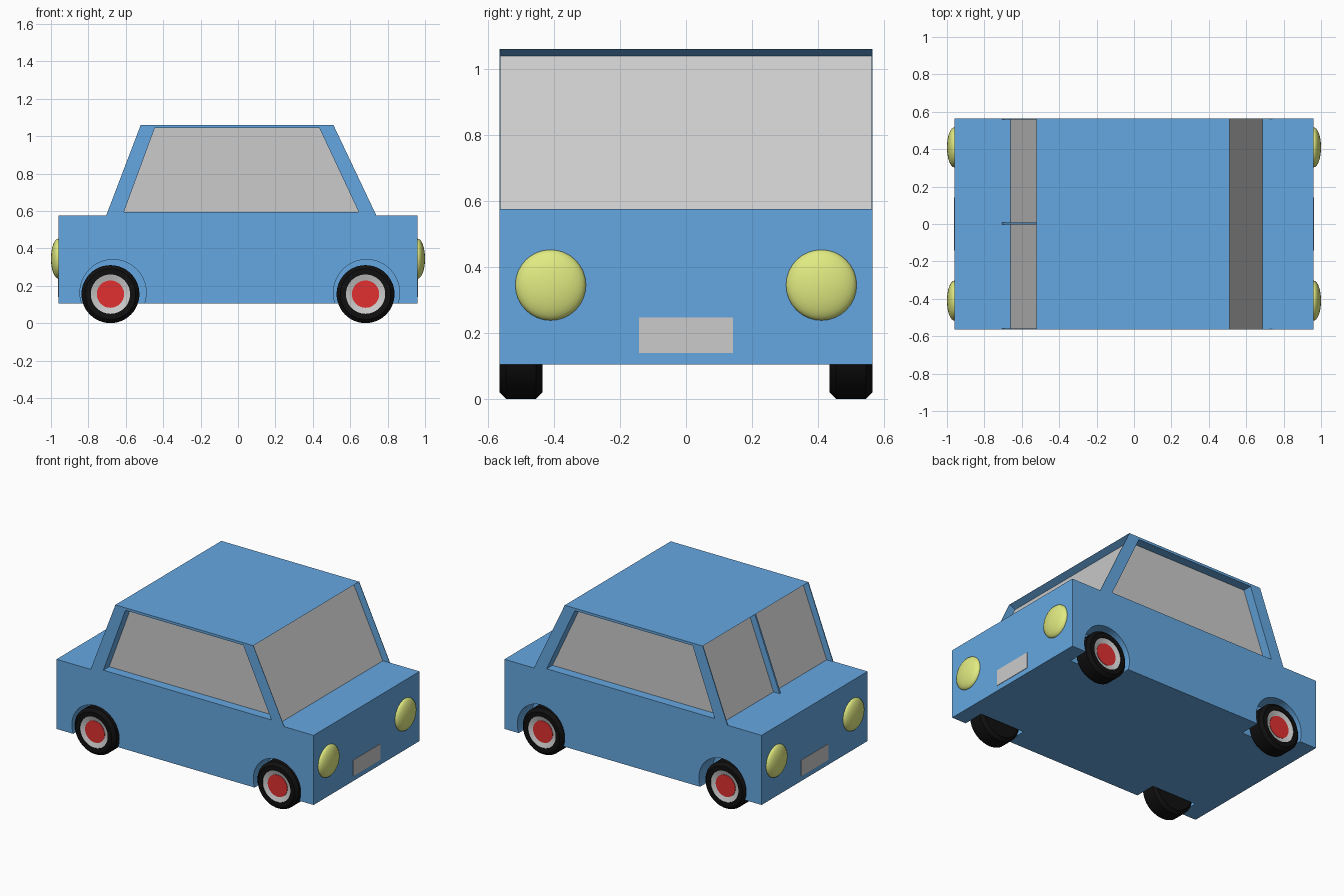
import bpy, bmesh, math

if "Cube" in bpy.data.objects:
    bpy.data.objects.remove(bpy.data.objects["Cube"])


def material(name, rgb):
    m = bpy.data.materials.new(name)
    m.diffuse_color = (*rgb, 1)
    m.use_nodes = True
    m.node_tree.nodes["Principled BSDF"].inputs["Base Color"].default_value = m.diffuse_color
    return m


BLUE = material("blue", (0.13, 0.39, 0.75))
BLACK = material("black", (0.005, 0.005, 0.005))
RED = material("red", (0.75, 0.03, 0.03))
YELLOW = material("yellow", (0.75, 0.83, 0.22))


def finish(bm, name, mat=None):
    bmesh.ops.recalc_face_normals(bm, faces=bm.faces)
    me = bpy.data.meshes.new(name)
    bm.to_mesh(me)
    bm.free()
    ob = bpy.data.objects.new(name, me)
    bpy.context.collection.objects.link(ob)
    if mat:
        me.materials.append(mat)
    return ob


def prism(name, profile, y0, y1, mat=None):
    """Extrude an x-z profile from y0 to y1."""
    bm = bmesh.new()
    face = bm.faces.new([bm.verts.new((x, y0, z)) for x, z in profile])
    ext = bmesh.ops.extrude_face_region(bm, geom=[face])["geom"]
    for v in ext:
        if isinstance(v, bmesh.types.BMVert):
            v.co.y = y1
    return finish(bm, name, mat)


def rect(x0, x1, z0, z1):
    return [(x0, z0), (x1, z0), (x1, z1), (x0, z1)]


def circle(cx, cz, r, n=48):
    return [(cx + r * math.cos(2 * math.pi * i / n),
             cz + r * math.sin(2 * math.pi * i / n)) for i in range(n)]


def cut(target, cutter):
    cutter.hide_render = True
    mod = target.modifiers.new("cut", 'BOOLEAN')
    mod.operation = 'DIFFERENCE'
    mod.solver = 'EXACT'
    mod.object = cutter
    bpy.context.view_layer.objects.active = target
    bpy.ops.object.modifier_apply(modifier=mod.name)
    bpy.data.objects.remove(cutter)


def lathe(name, profile, cx, cz, side, mat=None, n=48):
    """Spin (radius, y) points round the wheel axle."""
    bm = bmesh.new()
    vs = [bm.verts.new((r, y, 0)) for r, y in profile]
    es = [bm.edges.new(p) for p in zip(vs, vs[1:])]
    bmesh.ops.spin(bm, geom=vs + es, cent=(0, 0, 0), axis=(0, 1, 0),
                   angle=2 * math.pi, steps=n)
    bmesh.ops.remove_doubles(bm, verts=bm.verts, dist=1e-5)
    for v in bm.verts:
        v.co = (v.co.x + cx, v.co.y * side, v.co.z + cz)
    ob = finish(bm, name, mat)
    bpy.ops.object.select_all(action='DESELECT')
    ob.select_set(True)
    bpy.context.view_layer.objects.active = ob
    bpy.ops.object.shade_smooth_by_angle(angle=math.radians(25))
    return ob


W, BELT, ROOF = 0.565, 0.575, 1.06

# Lower body and cabin
body = prism("body", rect(-0.96, 0.96, 0.105, BELT), -W, W, BLUE)
cabin = prism("cabin", [(-0.705, BELT), (0.74, BELT), (0.51, ROOF), (-0.52, ROOF)],
              -W, W, BLUE)


def end_window(name, top, bottom, spans, offset):
    """Recess sloped glass along the face normal, between thin side walls."""
    slope = (bottom - top) / (ROOF - BELT)
    k = offset / (1 + slope * slope)
    inner = (top - k, ROOF - k * slope)
    low = 0.52
    xlow = bottom + slope * (BELT - low)
    outer = (top + k, ROOF + k * slope)
    shape = [inner, (xlow - offset, low), (xlow + offset, low), outer]
    t = math.copysign(0.004, offset)
    pane = [inner, (bottom - offset, BELT), (bottom - offset + t, BELT),
            (inner[0] + t, inner[1])]
    for i, (y0, y1) in enumerate(spans):
        cut(cabin, prism("cutter", shape, y0, y1))
        prism(f"{name}_{i}", pane, y0, y1)


# Windscreen and split rear window
end_window("windscreen", 0.51, 0.74, [(-0.562, 0.562)], 0.056)
end_window("rear_window", -0.52, -0.705, [(-0.559, -0.004), (0.008, 0.559)], -0.05)

# Side windows, recessed
side_glass = [(-0.61, 0.595), (0.645, 0.595), (0.435, 1.043), (-0.445, 1.043)]
for s, tag in ((-1, "front"), (1, "back")):
    cut(cabin, prism("cutter", side_glass, s * 0.5, s * 0.65))
    prism(f"side_window_{tag}", side_glass, s * 0.5, s * 0.503)

# Wheels and wheel arches
for s in (-1, 1):
    for cx in (-0.682, 0.682):
        ax = cx + 0.005 if cx > 0 else cx + 0.014
        cut(body, prism("cutter", circle(ax, 0.163, 0.177), s * 0.42, s * 0.65))
        cz = 0.155
        lathe("tyre", [(0, 0.435), (0.135, 0.435), (0.155, 0.455), (0.155, 0.545),
                       (0.135, 0.565), (0.105, 0.565), (0.105, 0.55)], cx, cz, s, BLACK)
        lathe("wheel_rim", [(0.105, 0.56), (0.072, 0.55), (0.072, 0.545)], cx, cz, s)
        lathe("hub_cap", [(0.073, 0.545), (0.073, 0.553), (0, 0.553)], cx, cz, s, RED)

# Lamps and number plates at both ends
for s in (-1, 1):
    for y in (-0.41, 0.41):
        bpy.ops.mesh.primitive_uv_sphere_add(segments=32, ring_count=16, radius=1,
                                             location=(s * 0.96, y, 0.345))
        lamp = bpy.context.object
        lamp.name = "lamp"
        lamp.scale = (0.04, 0.107, 0.107)
        lamp.data.materials.append(YELLOW)
        bpy.ops.object.shade_smooth()
    x0, x1 = sorted((s * 0.95, s * 0.963))
    prism("plate", rect(x0, x1, 0.14, 0.247), -0.142, 0.142)
